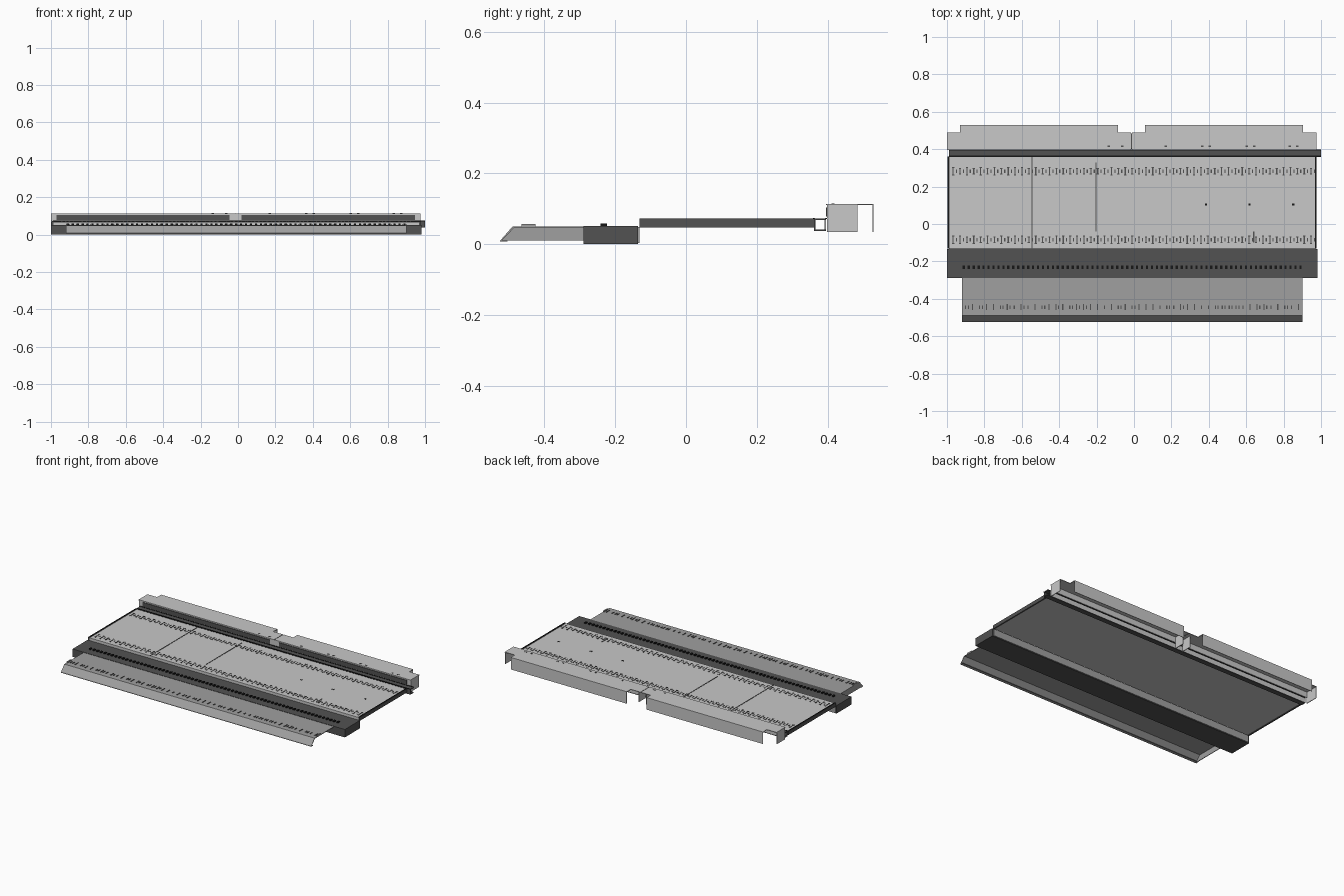
import bpy, bmesh, random
from mathutils import Vector

random.seed(4)
cube = bpy.data.objects.get("Cube")
if cube:
    bpy.data.objects.remove(cube, do_unlink=True)


def material(name, value):
    mat = bpy.data.materials.new(name)
    mat.use_nodes = True
    mat.diffuse_color = (value, value, value, 1)
    shader = mat.node_tree.nodes["Principled BSDF"]
    shader.inputs["Base Color"].default_value = mat.diffuse_color
    return mat


light = material("light grey", 0.58)
mid = material("mid grey", 0.35)
dark = material("dark grey", 0.085)
black = material("black", 0.008)


def finish(name, mat, bm):
    """Turn a bmesh into a named, coloured object."""
    mesh = bpy.data.meshes.new(name)
    bmesh.ops.recalc_face_normals(bm, faces=bm.faces)
    bm.to_mesh(mesh)
    bm.free()
    mesh.materials.append(mat)
    bpy.context.collection.objects.link(bpy.data.objects.new(name, mesh))


def boxes(name, mat, spans):
    """One object from boxes, each given as its x, y and z range."""
    bm = bmesh.new()
    for span in spans:
        low, high = (Vector(corner) for corner in zip(*span))
        for vert in bmesh.ops.create_cube(bm, size=1)["verts"]:
            vert.co = (low + high) / 2 + vert.co * (high - low)
    finish(name, mat, bm)


def box(name, mat, x, y, z):
    boxes(name, mat, [(x, y, z)])


def extrude_profile(name, mat, outline, x):
    """Extrude a closed outline of (y, z) points along x."""
    bm = bmesh.new()
    face = bm.faces.new([bm.verts.new((x[0], *point)) for point in outline])
    geom = bmesh.ops.extrude_face_region(bm, geom=[face])["geom"]
    moved = [item for item in geom if isinstance(item, bmesh.types.BMVert)]
    bmesh.ops.translate(bm, vec=(x[1] - x[0], 0, 0), verts=moved)
    finish(name, mat, bm)


def around(centre, half):
    return (centre - half, centre + half)


def inset(span, margin):
    return (span[0] + margin, span[1] - margin)


def ends(span, width):
    """The two ranges of a given width inside the ends of a span."""
    return [(span[0], span[0] + width), (span[1] - width, span[1])]


def steps(span, pitch):
    count = round((span[1] - span[0]) / pitch)
    return [span[0] + (span[1] - span[0]) * i / count for i in range(count + 1)]


# Shared layout
sheet = 0.004
line = 0.003
ramp_x, ramp_y = (-0.92, 0.9), (-0.525, -0.29)
beam_x, beam_y, beam_z = (-1, 0.98), (-0.29, -0.135), (0, 0.052)
deck_x, deck_y, deck_z = (-0.997, 0.977), (-0.132, 0.362), (0.05, 0.068)
rail_x, rail_y, rail_z = (-0.99, 1), (0.362, 0.396), (0.037, 0.073)
cover_x, cover_y, cover_z = (-1, 0.977), (0.396, 0.488), (0.035, 0.114)
flap_back = 0.53
seam_x = -0.013
flap_spans = [(-0.93, -0.085), (0.06, 0.903)]

# Front ramp: thin folded sheet, open below, closed at one end
toe, beam_edge = ramp_y
foot, top = 0.01, 0.05
fold = toe + 0.035
extrude_profile("ramp_sheet", mid, [
    (beam_edge, top), (fold, top), (toe, foot), (toe + sheet, foot),
    (fold + sheet, top - sheet), (beam_edge, top - sheet)], ramp_x)
extrude_profile("ramp_end_plate", mid, [
    (beam_edge, top - sheet), (fold + sheet, top - sheet),
    (toe + sheet, foot), (beam_edge, foot)], ends(ramp_x, sheet)[0])
box("ramp_lower_lip", mid, ramp_x, (toe, toe + 0.02), (foot - line, foot))

# Clips along the ramp
clip_y, clip_z = -0.445, around(top, line)
clips = []
for x in steps(inset(ramp_x, 0.02), 0.037):
    clips.append((around(x, line), around(clip_y, random.choice((0.01, 0.016))), clip_z))
    if random.random() < 0.4:
        clips.append((around(x + 0.015, line), around(clip_y, 0.01), clip_z))
boxes("ramp_clips", dark, clips)
boxes("ramp_brackets", mid, [(x, around(clip_y, 0.02), (top, top + 0.007))
                             for x in ends(ramp_x, 0.008)])

# Dark cross beam with its row of pegs
box("cross_beam", dark, beam_x, beam_y, beam_z)
box("beam_back_plate", mid, inset(beam_x, 0.01),
    (beam_y[1], beam_y[1] + sheet), inset(beam_z, sheet))
peg_y, peg_z = around(-0.232, 0.009), (top, beam_z[1] + 0.007)
boxes("beam_pegs", black, [(around(x, 0.006), peg_y, peg_z)
                           for x in steps(inset(ramp_x, 0.01), 0.0265)])

# Main deck between two side rails
side_rails = ends(deck_x, 0.01)
deck_top = deck_z[1]
box("deck", light, inset(deck_x, 0.01), deck_y, deck_z)
boxes("deck_side_rails", dark, [(x, deck_y, around(sum(deck_z) / 2, 0.012))
                                for x in side_rails])
boxes("rail_caps", black, [(inset(x, line / 2), deck_y, (deck_top, deck_top + sheet))
                           for x in side_rails])

# Two rows of slots with wider tips across the deck
mark_z = around(deck_top, line / 2)
slots = []
for y in (0.282, -0.084):
    for x in steps(inset(deck_x, 0.03), 0.0365):
        slot_y = around(y, random.choice((0.014, 0.02)))
        slots.append((around(x, line), slot_y, mark_z))
        slots += [(around(x, 2 * line), around(tip, line), mark_z) for tip in slot_y]
        slots.append((around(x + 0.018, line), around(y, 0.009), mark_z))
boxes("deck_slots", dark, slots)

# Seams, dots and edge teeth on the deck
boxes("deck_seams", dark, [
    (around(-0.546, line), deck_y, mark_z),
    (around(-0.203, line), (-0.04, 0.33), mark_z),
    (around(0.64, line), (-0.1, -0.04), mark_z)])
boxes("deck_dots", black, [(around(x, 0.006), around(0.105, 0.005), mark_z)
                           for x in (0.385, 0.617, 0.852)])
teeth_y, teeth_z = around(deck_y[1], line), (deck_z[0] + sheet, deck_top + line)
boxes("deck_edge_teeth", black, [(around(x, 0.006), teeth_y, teeth_z)
                                 for x in steps(inset(deck_x, 0.02), 0.022)])

# Hollow rear rail
rail_bottom, rail_top = ends(rail_z, 0.005)
rail_front, rail_back = ends(rail_y, sheet)
rail_core = inset(rail_z, 0.005)
boxes("rear_rail", dark, [(rail_x, rail_y, rail_bottom), (rail_x, rail_y, rail_top),
                          (rail_x, rail_front, rail_core)])
box("rear_rail_back", light, (rail_x[0], deck_x[1]), rail_back, rail_core)
boxes("rear_rail_lines", black, [(rail_x, around(y, line), around(rail_z[1], line / 2))
                                 for y in rail_y])

# Rear cover: two folded halves with hanging flaps
roof_z = ends(cover_z, sheet)[1]
wall_z = (cover_z[0], roof_z[0])
halves = [(cover_x[0], seam_x - line), (seam_x + line, cover_x[1])]
boxes("cover_top", light, [(x, cover_y, roof_z) for x in halves]
      + [(x, (cover_y[1], flap_back), roof_z) for x in flap_spans])
boxes("cover_flaps", light, [(x, (flap_back - line, flap_back), wall_z)
                             for x in flap_spans])
boxes("cover_ends", light, [(x, inset(cover_y, line), wall_z)
                            for x in ends(cover_x, sheet)])
wall_y = cover_y[0] + sheet
box("cover_front_wall", light, cover_x, (wall_y, wall_y + sheet), (rail_z[1], roof_z[0]))
boxes("cover_front_panels", dark, [(inset(x, 0.03), (cover_y[0], wall_y), around(0.091, 0.013))
                                   for x in halves])
box("cover_seam", dark, around(seam_x, line), inset(cover_y, sheet), inset(roof_z, line / 2))
boxes("cover_centre_brackets", light, [(x, (wall_y, 0.47), wall_z)
                                       for x in ends(around(seam_x, 0.03), sheet)])

# Screws on the cover
screw_x = [-0.135, -0.062, 0.17] + [c + s for c in (0.385, 0.622, 0.853)
                                    for s in around(0, 0.02)]
boxes("cover_screws", dark, [(around(x, 0.007), around(0.415, sheet), around(roof_z[1], line / 2))
                             for x in screw_x])
